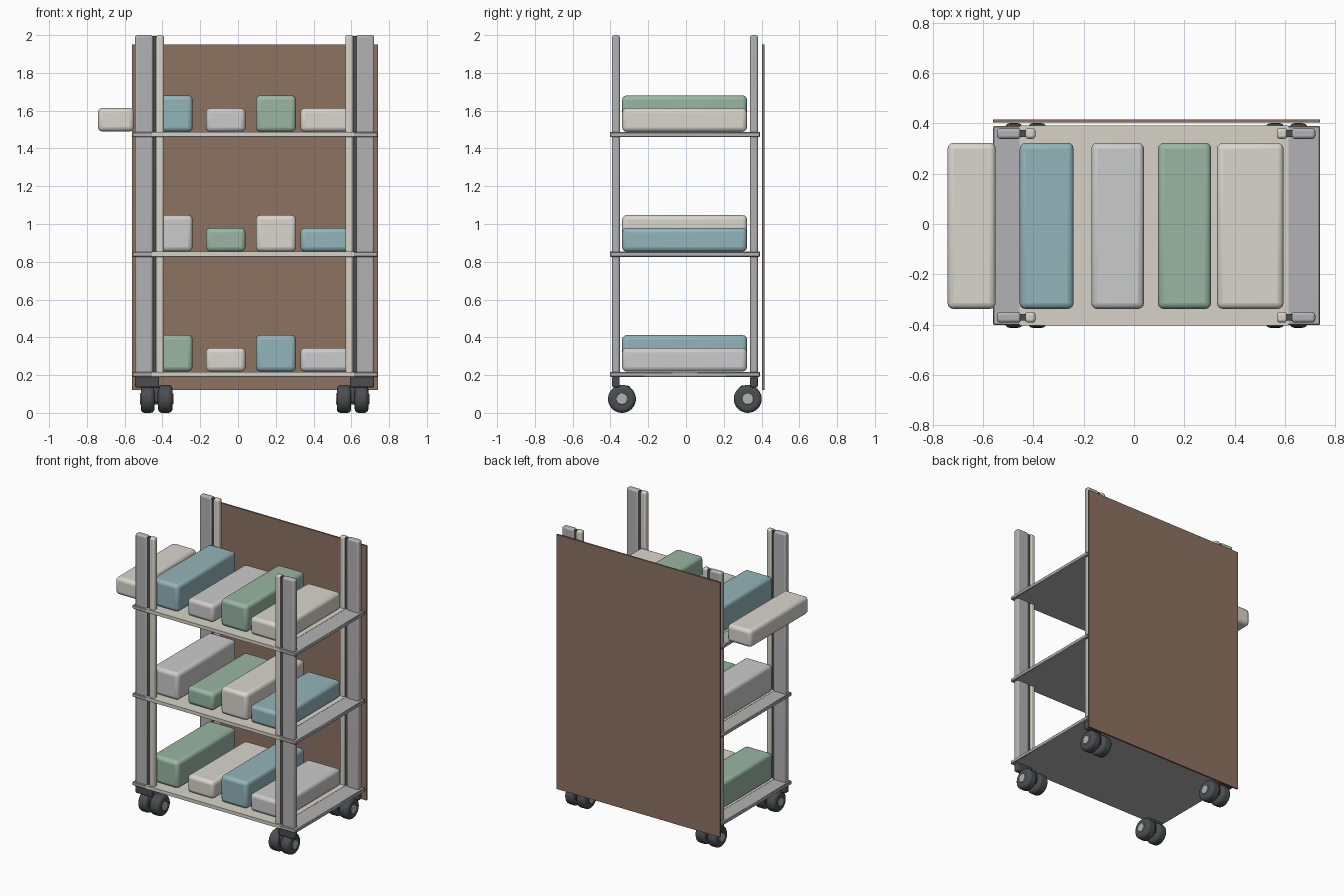
import bpy, math

if "Cube" in bpy.data.objects:
    bpy.data.objects.remove(bpy.data.objects["Cube"])

MID = 0.088  # x of the rack's own symmetry plane


def material(name, rgb):
    m = bpy.data.materials.new(name)
    m.diffuse_color = (*rgb, 1)
    m.use_nodes = True
    m.node_tree.nodes["Principled BSDF"].inputs["Base Color"].default_value = m.diffuse_color
    return m


BROWN = material("brown", (0.27, 0.17, 0.12))
BEIGE = material("beige", (0.68, 0.65, 0.57))
CREAM = material("cream", (0.70, 0.67, 0.61))
WHITE = material("white", (0.70, 0.69, 0.67))
TEAL = material("teal", (0.29, 0.46, 0.49))
GREEN = material("green", (0.32, 0.47, 0.37))
GREY = material("grey", (0.45, 0.45, 0.46))
DARK = material("dark", (0.07, 0.075, 0.08))


def finish(o, name, mat, bevel, segments):
    o.name = name
    o.data.materials.append(mat)
    if bevel:
        b = o.modifiers.new("bevel", "BEVEL")
        b.width, b.segments = bevel, segments
        b.limit_method = "ANGLE"
        bpy.ops.object.shade_smooth_by_angle(angle=math.radians(35))
    return o


def block(name, x, y, z, mat, bevel=0.0, segments=2):
    """Box from (min, max) ranges."""
    bpy.ops.mesh.primitive_cube_add(size=1, location=[sum(r) / 2 for r in (x, y, z)])
    o = bpy.context.object
    o.scale = [abs(r[1] - r[0]) for r in (x, y, z)]
    bpy.ops.object.transform_apply(location=False, rotation=False, scale=True)
    return finish(o, name, mat, bevel, segments)


def disc(name, x, y, z, radius, mat, bevel=0.0):
    """Cylinder lying along x."""
    bpy.ops.mesh.primitive_cylinder_add(vertices=32, radius=radius, depth=abs(x[1] - x[0]),
                                        location=(sum(x) / 2, y, z),
                                        rotation=(0, math.pi / 2, 0))
    return finish(bpy.context.object, name, mat, bevel, 3)


# back panel
block("back_panel", (-0.56, 0.74), (0.403, 0.415), (0.12, 1.95), BROWN)

# shelves: grey tray with a beige deck in the middle
for i, z in enumerate((0.19, 0.826, 1.46)):
    block(f"shelf_tray_{i}", (-0.56, 0.74), (-0.402, 0.39), (z, z + 0.026), GREY, 0.004, 1)
    block(f"shelf_deck_{i}", (-0.455, 0.615), (-0.4035, 0.3915), (z + 0.003, z + 0.0275), BEIGE)

# posts and twin-wheel casters at the four corners
for side, s in (("left", -1), ("right", 1)):
    def span(a, b):
        return sorted((MID + s * a, MID + s * b))

    for end, py, wy in (("front", -0.371, -0.339), ("back", 0.36, 0.327)):
        tag = f"{end}_{side}"
        block(f"post_outer_{tag}", span(0.538, 0.633), (py - 0.021, py + 0.021),
              (0.19, 2.0), GREY, 0.012, 3)
        block(f"post_groove_{tag}", span(0.518, 0.543), (py - 0.013, py + 0.013),
              (0.19, 1.995), DARK)
        block(f"post_inner_{tag}", span(0.48, 0.522), (py - 0.021, py + 0.021),
              (0.19, 2.0), BEIGE, 0.012, 3)
        block(f"post_foot_{tag}", span(0.505, 0.633), (py - 0.02, py + 0.02),
              (0.135, 0.195), DARK, 0.008, 2)
        # caster
        block(f"caster_housing_{tag}", span(0.502, 0.538), (wy - 0.045, wy + 0.045),
              (0.05, 0.145), DARK, 0.015, 2)
        for n, a, b in (("inner", 0.435, 0.511), ("outer", 0.53, 0.602)):
            disc(f"wheel_{n}_{tag}", span(a, b), wy, 0.074, 0.074, DARK, 0.02)
        disc(f"wheel_hub_{tag}", span(0.43, 0.607), wy, 0.074, 0.03, GREY, 0.004)

# stored boxes: columns (x range), rows (bottom z, box colours)
COLUMNS = [(-0.455, -0.24), (-0.17, 0.04), (0.095, 0.307), (0.33, 0.595)]
HEIGHTS = [0.193, 0.125, 0.193, 0.125]
ROWS = [("bottom", 0.219, (GREEN, CREAM, TEAL, WHITE)),
        ("middle", 0.854, (WHITE, GREEN, CREAM, TEAL)),
        ("top", 1.488, (TEAL, WHITE, GREEN, CREAM))]
for row, z, mats in ROWS:
    for i, (x, h, mat) in enumerate(zip(COLUMNS, HEIGHTS, mats)):
        block(f"box_{row}_{i}", x, (-0.338, 0.323), (z, z + h), mat, 0.024, 3)
block("box_top_overhang", (-0.742, -0.55), (-0.338, 0.323), (1.49, 1.614), CREAM, 0.024, 3)
